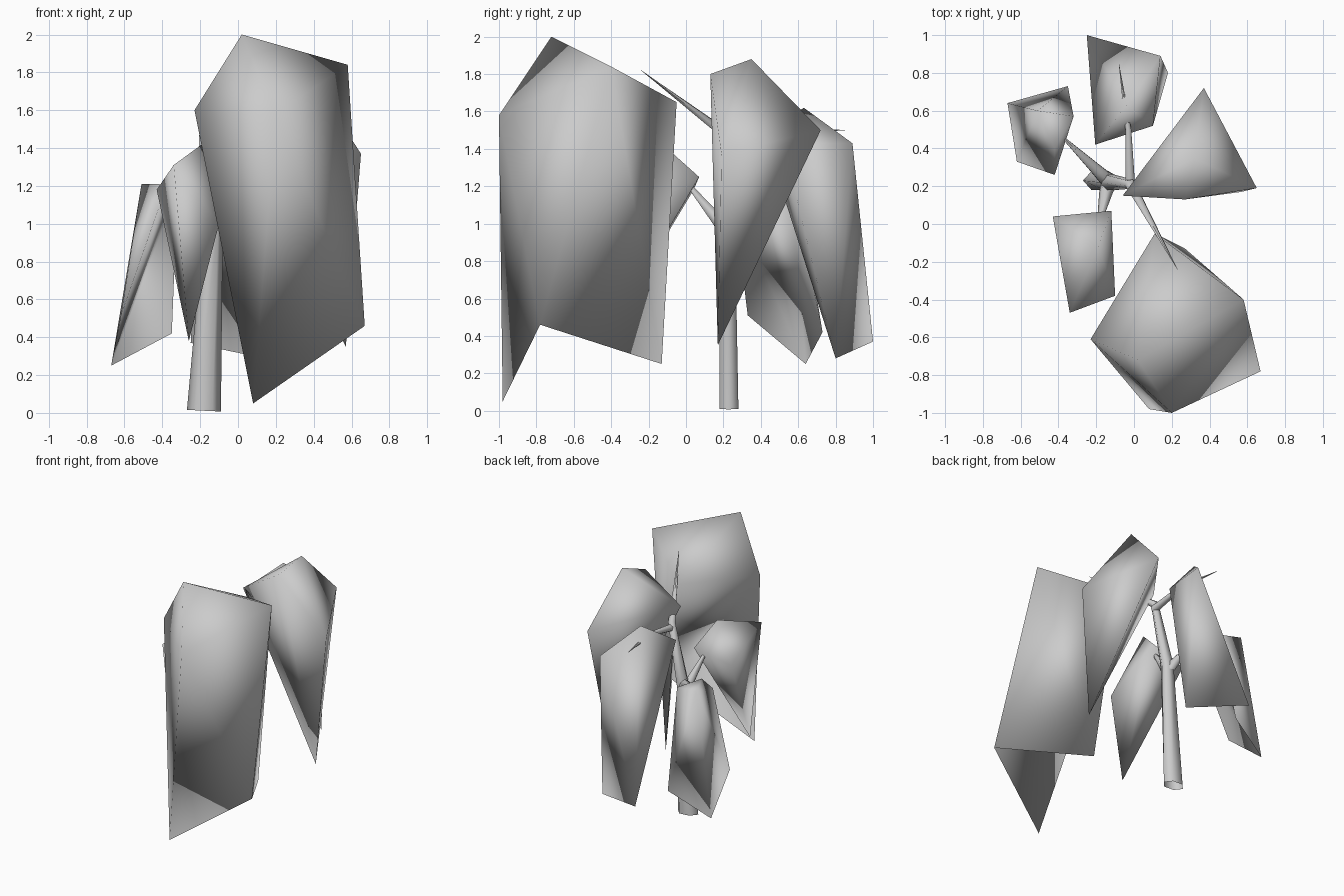
import bpy
import bmesh
import math
from mathutils import Vector

if "Cube" in bpy.data.objects:
    bpy.data.objects.remove(bpy.data.objects["Cube"])


def make_object(name, verts, faces):
    mesh = bpy.data.meshes.new(name)
    mesh.from_pydata(verts, [], faces)
    bm = bmesh.new()
    bm.from_mesh(mesh)
    bmesh.ops.recalc_face_normals(bm, faces=bm.faces)
    bm.to_mesh(mesh)
    bm.free()
    mesh.shade_smooth()
    obj = bpy.data.objects.new(name, mesh)
    bpy.context.collection.objects.link(obj)
    return obj


def leaf_clump(name, points, outside, inside):
    """Drooping clump: corner points by letter, outer and hollow inner triangles."""
    keys = list(points)
    return make_object(name, [points[k] for k in keys],
                       [[keys.index(c) for c in f] for f in (outside + " " + inside).split()])


def limb(name, path, sides=6):
    """Tapered limb along (centre, radius_a, radius_b) stations."""
    verts, faces = [], []
    n = len(path)
    for i, (p, ra, rb) in enumerate(path):
        d = Vector(path[min(i + 1, n - 1)][0]) - Vector(path[max(i - 1, 0)][0])
        d.normalize()
        ref = Vector((1, 0, 0)) if abs(d.z) > 0.7 else Vector((0, 0, 1))
        u = (ref - d * ref.dot(d)).normalized()
        v = d.cross(u)
        for k in range(sides):
            t = 2 * math.pi * k / sides
            q = Vector(p) + u * ra * math.cos(t) + v * rb * math.sin(t)
            verts.append((q.x, q.y, max(q.z, 0)))
    for i in range(n - 1):
        for k in range(sides):
            a, b = i * sides + k, i * sides + (k + 1) % sides
            faces.append((a, b, b + sides, a + sides))
    return make_object(name, verts, faces)


# Large front clump
leaf_clump("leaf_clump_front", {
    "a": (0.02, -0.72, 2.0), "b": (0.58, -0.40, 1.84), "c": (-0.23, -0.61, 1.60),
    "d": (0.67, -0.78, 0.46), "e": (0.08, -0.98, 0.05), "f": (0.20, -1.0, 1.58),
    "g": (0.11, -0.05, 1.65), "h": (0.27, -0.13, 0.25)},
    "agc acf afb abg cef fed fdb bdh bhg", "dce dgc dhg")

# Right clump
leaf_clump("leaf_clump_right", {
    "q": (0.32, 0.35, 1.88), "p": (0.27, 0.13, 1.80), "r": (0.37, 0.72, 1.50),
    "s": (0.65, 0.19, 1.37), "t": (-0.06, 0.15, 1.60), "u": (0.57, 0.17, 0.35)},
    "qtp qps qsr qrt pus sur ptu", "tru")

# Back clump
leaf_clump("leaf_clump_back", {
    "a": (-0.04, 0.63, 1.62), "b": (-0.205, 0.42, 1.47), "c": (0.10, 0.52, 1.43),
    "d": (0.14, 0.89, 1.43), "e": (0.18, 0.80, 0.28), "f": (-0.25, 1.0, 0.37)},
    "abc acd adf afb ced def", "bec bfe")

# Back left clump
leaf_clump("leaf_clump_back_left", {
    "a": (-0.42, 0.40, 1.21), "b": (-0.51, 0.60, 1.21), "c": (-0.42, 0.26, 1.08),
    "d": (-0.32, 0.57, 1.18), "e": (-0.67, 0.64, 0.25), "f": (-0.35, 0.73, 0.42),
    "g": (-0.62, 0.33, 0.51)},
    "acd adb abc bdf bfe beg bgc", "ecg edc efd")

# Front left clump
leaf_clump("leaf_clump_front_left", {
    "a": (-0.19, -0.12, 1.42), "b": (-0.12, 0.07, 1.25), "c": (-0.43, 0.04, 1.18),
    "d": (-0.34, -0.47, 1.31), "e": (-0.10, -0.38, 1.0), "f": (-0.26, -0.44, 0.38)},
    "abc acd ade aeb dcf dfe efb", "bcf")

# Trunk, running on into the branch that reaches the front clump
limb("trunk", [((-0.18, 0.23, 0.012), 0.09, 0.058), ((-0.13, 0.22, 1.0), 0.05, 0.048),
               ((-0.02, 0.21, 1.48), 0.03, 0.03), ((0.23, -0.24, 1.82), 0.001, 0.001)])

# Side branches into the other clumps
for name, path in {
    "branch_back": [((-0.02, 0.20, 1.44), 0.03, 0.03), ((-0.03, 0.50, 1.50), 0.018, 0.018),
                    ((-0.08, 0.85, 1.50), 0.001, 0.001)],
    "branch_back_left": [((-0.13, 0.22, 0.96), 0.045, 0.045), ((-0.19, 0.28, 1.06), 0.035, 0.035),
                         ((-0.42, 0.50, 1.17), 0.001, 0.001)],
    "branch_front_left": [((-0.13, 0.23, 0.94), 0.045, 0.045), ((-0.15, 0.16, 1.03), 0.035, 0.035),
                          ((-0.19, -0.02, 1.25), 0.008, 0.008)],
}.items():
    limb(name, path)
